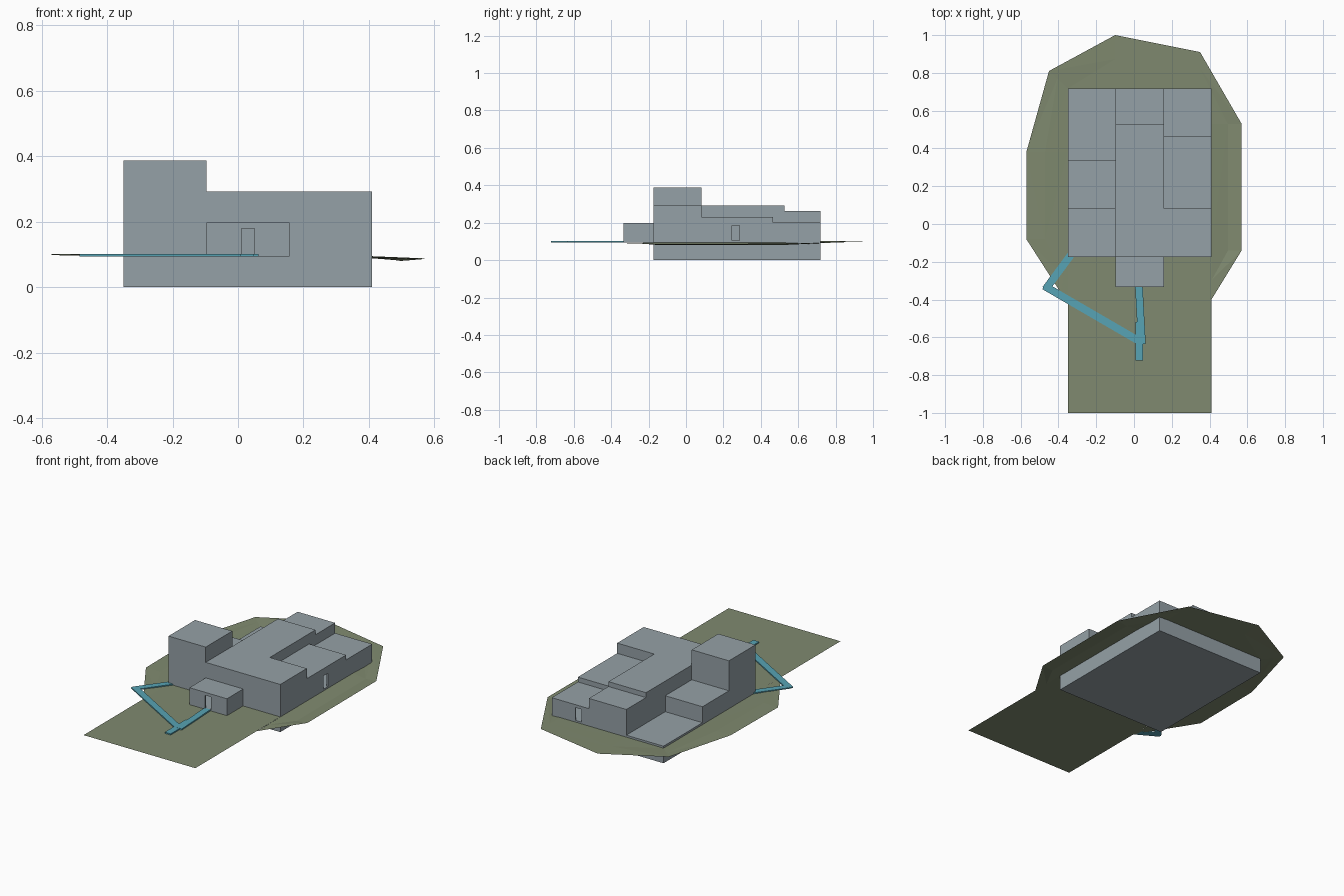
import bpy, bmesh, math
from mathutils import Vector

if "Cube" in bpy.data.objects:
    bpy.data.objects.remove(bpy.data.objects["Cube"])


def material(name, rgb):
    m = bpy.data.materials.new(name)
    m.diffuse_color = (*rgb, 1)
    m.use_nodes = True
    m.node_tree.nodes["Principled BSDF"].inputs["Base Color"].default_value = m.diffuse_color
    return m


WALL = material("wall_grey", (0.30, 0.355, 0.385))
PATH = material("path_teal", (0.095, 0.37, 0.46))
GRASS = material("ground_olive", (0.215, 0.255, 0.16))


def make(name, bm, mat):
    me = bpy.data.meshes.new(name)
    bm.to_mesh(me)
    bm.free()
    me.materials.append(mat)
    ob = bpy.data.objects.new(name, me)
    bpy.context.collection.objects.link(ob)
    return ob


def box(name, x0, x1, y0, y1, z0, z1, mat=WALL):
    bm = bmesh.new()
    bmesh.ops.create_cube(bm, size=1)
    for v in bm.verts:
        v.co = ((x0 + x1) / 2 + v.co.x * (x1 - x0),
                (y0 + y1) / 2 + v.co.y * (y1 - y0),
                (z0 + z1) / 2 + v.co.z * (z1 - z0))
    return make(name, bm, mat)


def cut(ob, *bounds):
    cutter = box("cutter", *bounds)
    cutter.hide_render = True
    mod = ob.modifiers.new("opening", 'BOOLEAN')
    mod.operation = 'DIFFERENCE'
    mod.solver = 'EXACT'
    mod.object = cutter
    bpy.context.view_layer.objects.active = ob
    bpy.ops.object.modifier_apply(modifier=mod.name)
    bpy.data.objects.remove(cutter)


# Grid lines of the floor plan
XL, XA, XB, XR = -0.35, -0.097, 0.158, 0.41
YF, YB = -0.175, 0.718

# Building blocks, each a flat-roofed room
box("tower", XL, XA, YF, 0.083, 0, 0.387)
box("left_room", XL, XA, 0.083, 0.34, 0, 0.203)
box("patio_slab", XL, XA, 0.34, YB, 0, 0.105)
box("central_hall", XA, XB, YF, 0.527, 0, 0.293)
box("back_room", XA, XB, 0.527, YB, 0, 0.263)
box("front_right_room", XB, XR, YF, 0.083, 0, 0.293)
side = box("right_room", XB, XR, 0.083, 0.465, 0, 0.23)
rear = box("back_right_room", XB, XR, 0.465, YB, 0, 0.2)
porch = box("porch", XA, XB, -0.333, YF, 0.094, 0.198)

# Hollow rooms with open doorways
cut(porch, XA + .008, XB - .008, -0.325, YF - .008, 0.1, 0.19)
cut(porch, 0.01, 0.05, -0.35, -0.31, 0.1, 0.18)
cut(side, XB + .008, XR - .008, 0.091, 0.457, 0.104, 0.222)
cut(side, XR - .02, XR + .02, 0.245, 0.287, 0.104, 0.185)
cut(rear, XB + .008, XR - .008, 0.473, YB - .008, 0.104, 0.192)
cut(rear, 0.208, 0.25, YB - .02, YB + .02, 0.104, 0.182)

# Front yard, a flat sheet
bm = bmesh.new()
bm.faces.new([bm.verts.new((x, y, 0.0935)) for x, y in
              ((XL, -1), (XR, -1), (XR, YF), (XL, YF))])
make("front_yard", bm, GRASS)

# Uneven ground: three rings from the walls to the outer edge
EDGE = [(0.41, -0.40, .092), (0.57, -0.14, .086), (0.57, 0.53, .088),
        (0.35, 0.91, .097), (-0.10, 1.0, .100), (-0.45, 0.81, .101),
        (-0.57, 0.38, .102), (-0.57, -0.08, .098), (-0.39, -0.36, .095),
        (-0.35, -0.42, .0935)]
bm = bmesh.new()
rings = []
for x, y, z in EDGE:
    inner = Vector((min(max(x, XL), XR), min(max(y, YF), YB), 0.093))
    outer = Vector((x, y, z))
    mid = inner.lerp(outer, 0.55)
    mid.z += -0.009 if x > 0.5 else 0.004 if x < -0.5 else 0
    rings.append([bm.verts.new(p) for p in (inner, mid, outer)])
for a, b in zip(rings, rings[1:]):
    for k in range(2):
        bm.faces.new((a[k], a[k + 1], b[k + 1], b[k]))
# square the rear corners against the walls
for i, c in ((2, (XR, YB)), (5, (XL, YB))):
    corner = bm.verts.new((*c, 0.093))
    other = rings[i + 1] if i == 2 else rings[i - 1]
    bm.faces.new((rings[i][0], other[0], corner))
bmesh.ops.remove_doubles(bm, verts=bm.verts, dist=1e-5)
bmesh.ops.dissolve_degenerate(bm, edges=bm.edges, dist=1e-5)
bmesh.ops.triangulate(bm, faces=bm.faces)
bmesh.ops.recalc_face_normals(bm, faces=bm.faces)
if sum(f.normal.z for f in bm.faces) < 0:
    bmesh.ops.reverse_faces(bm, faces=bm.faces)
make("surrounding_ground", bm, GRASS)


# Garden paths, straight slabs
def path(name, p, q, width=0.04, z0=0.094, z1=0.102):
    p, q = Vector(p), Vector(q)
    d = q - p
    ob = box(name, -d.length / 2, d.length / 2, -width / 2, width / 2, z0, z1, PATH)
    ob.location = (*((p + q) / 2), 0)
    ob.rotation_euler.z = math.atan2(d.y, d.x)


path("door_path", (0.026, -0.333), (0.042, -0.635))
path("entry_path", (0.028, -0.52), (0.028, -0.722), z1=0.1015)
path("long_path", (0.045, -0.63), (-0.475, -0.328), z1=0.101)
path("side_path", (-0.468, -0.345), (-0.335, -0.165), z1=0.1005)
